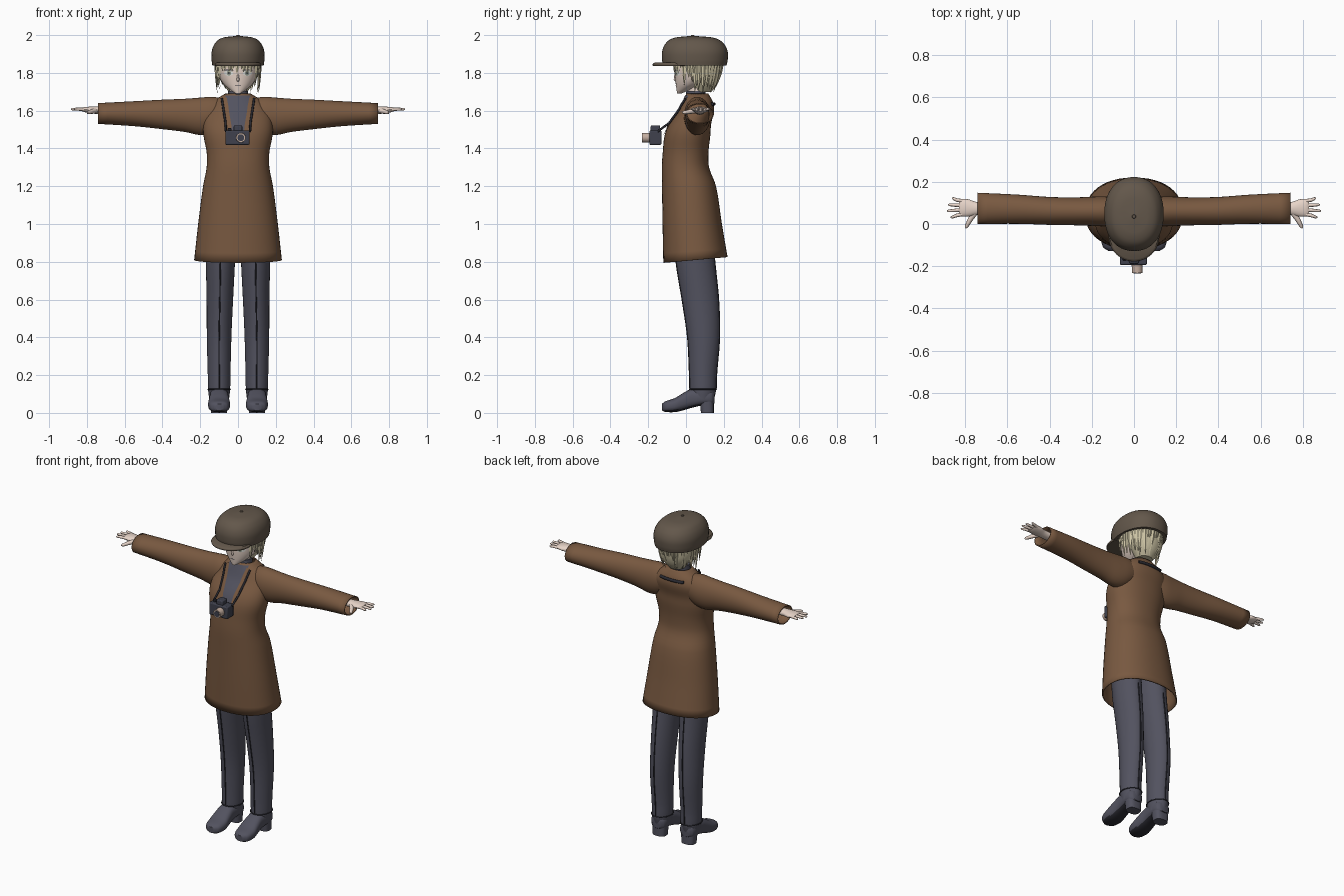
import bpy, bmesh, math, random
from mathutils import Vector

random.seed(4)
if "Cube" in bpy.data.objects:
    bpy.data.objects.remove(bpy.data.objects["Cube"])


def material(name, *rgb):
    m = bpy.data.materials.new(name)
    m.use_nodes = True
    m.diffuse_color = (*rgb, 1)
    bsdf = m.node_tree.nodes["Principled BSDF"]
    bsdf.inputs["Base Color"].default_value = (*rgb, 1)
    bsdf.inputs["Roughness"].default_value = 0.8
    return m


BROWN = material("coat brown", .19, .10, .052)
CAPM = material("cap taupe", .125, .096, .07)
NAVY = material("trouser slate", .085, .085, .115)
BLACK = material("dark charcoal", .022, .022, .03)
SKIN = material("skin", .80, .66, .58)
HAIR = material("pale blond", .62, .56, .38)
BEIGE = material("lens beige", .55, .42, .35)
WHITE = material("eye white", .85, .84, .80)
IRIS = material("iris grey green", .30, .33, .26)
GREY = material("camera grey", .05, .053, .075)


def finish(bm, name, mat, angle=.75):
    bmesh.ops.recalc_face_normals(bm, faces=bm.faces)
    me = bpy.data.meshes.new(name)
    bm.to_mesh(me)
    bm.free()
    ob = bpy.data.objects.new(name, me)
    bpy.context.collection.objects.link(ob)
    me.materials.append(mat)
    bpy.ops.object.select_all(action='DESELECT')
    ob.select_set(True)
    bpy.context.view_layer.objects.active = ob
    bpy.ops.object.shade_smooth_by_angle(angle=angle)
    return ob


def sample(rings, t):
    """Smooth blend of ring values (t, u, v, ru, rv) at t."""
    n = len(rings)
    i = 0
    while i < n - 2 and t > rings[i + 1][0]:
        i += 1

    def slope(j, k):
        a, b = rings[max(j - 1, 0)], rings[min(j + 1, n - 1)]
        return (b[k] - a[k]) / (b[0] - a[0])
    a, b = rings[i], rings[i + 1]
    h = b[0] - a[0]
    f = (t - a[0]) / h
    out = []
    for k in range(1, 5):
        out.append(a[k] * (1 + 2 * f) * (1 - f) ** 2 + b[k] * f * f * (3 - 2 * f)
                   + h * slope(i, k) * f * (1 - f) ** 2 + h * slope(i + 1, k) * f * f * (f - 1))
    return out[0], out[1], max(out[2], .002), max(out[3], .002)


def loft(name, rings, mat, axis='z', e=2.0, n=32, side=1, caps=True, steps=4):
    """Skin of superellipse rings along one axis; side=-1 mirrors in x."""
    bm = bmesh.new()
    ts = [a[0] + (b[0] - a[0]) * j / steps
          for a, b in zip(rings, rings[1:]) for j in range(steps)] + [rings[-1][0]]
    loops = []
    for t in ts:
        u, v, ru, rv = sample(rings, t)
        loop = []
        for j in range(n):
            c, s = math.cos(math.tau * j / n), math.sin(math.tau * j / n)
            p = u + ru * math.copysign(abs(c) ** (2 / e), c)
            q = v + rv * math.copysign(abs(s) ** (2 / e), s)
            co = {'z': (p, q, t), 'x': (t, p, q), 'y': (p, t, q)}[axis]
            loop.append(bm.verts.new((co[0] * side, co[1], co[2])))
        loops.append(loop)
    for a, b in zip(loops, loops[1:]):
        for j in range(n):
            k = (j + 1) % n
            bm.faces.new((a[j], a[k], b[k], b[j]))
    if caps:
        bm.faces.new(loops[0])
        bm.faces.new(loops[-1])
    return finish(bm, name, mat)


def surface(rings, x, z, e, back=False):
    _, cy, rx, ry = sample(rings, z)
    d = ry * max(0, 1 - abs(x / rx) ** e) ** (1 / e)
    return cy + d if back else cy - d


def patch(name, rows, rings, e, mat, offset, cols=8):
    """Thin sheet on the front of a loft; rows are (z, x0, x1)."""
    bm = bmesh.new()
    grid = []
    for z, x0, x1 in rows:
        xs = [x0 + (x1 - x0) * j / cols for j in range(cols + 1)]
        grid.append([bm.verts.new((x, surface(rings, x, z, e) - offset, z)) for x in xs])
    for a, b in zip(grid, grid[1:]):
        for j in range(cols):
            bm.faces.new((a[j], a[j + 1], b[j + 1], b[j]))
    return finish(bm, name, mat)


def oval(cx, cz, w, h):
    angles = [math.pi * (i / 10 - .5) * .97 for i in range(11)]
    return [(cz + h * math.sin(a), cx - w * math.cos(a), cx + w * math.cos(a)) for a in angles]


def tube(name, pts, mat, r):
    """Round cord; pts are (x, y, z) or (x, y, z, radius factor)."""
    cu = bpy.data.curves.new(name, 'CURVE')
    cu.dimensions = '3D'
    cu.bevel_depth, cu.bevel_resolution, cu.use_fill_caps = r, 2, True
    sp = cu.splines.new('POLY')
    sp.points.add(len(pts) - 1)
    for q, p in zip(sp.points, pts):
        q.co = (*p[:3], 1)
        q.radius = p[3] if len(p) > 3 else 1
    sp.use_smooth = True
    cu.materials.append(mat)
    ob = bpy.data.objects.new(name, cu)
    bpy.context.collection.objects.link(ob)


def box(name, centre, size, mat, bevel=.006):
    bm = bmesh.new()
    bmesh.ops.create_cube(bm, size=1)
    for v in bm.verts:
        v.co = Vector(centre) + Vector(a * b for a, b in zip(v.co, size))
    ob = finish(bm, name, mat, .3)
    mod = ob.modifiers.new("bevel", 'BEVEL')
    mod.width, mod.segments = bevel, 2


# Coat body with sloping hem
COAT = [(.81, 0, .05, .232, .17), (1.0, 0, .033, .211, .157), (1.2, 0, .016, .185, .143),
        (1.3, 0, -.003, .166, .125), (1.38, 0, -.002, .166, .121), (1.47, 0, .008, .183, .121),
        (1.53, 0, .022, .183, .111), (1.6, 0, .055, .168, .094), (1.65, 0, .063, .13, .078),
        (1.69, 0, .06, .068, .058)]
coat = loft("coat_body", COAT, BROWN, e=2.2, n=48, caps=False)
for v in coat.data.vertices:
    v.co.z += .09 * (v.co.y - .05) * max(0, 1 - (v.co.z - .81) / .2)
shell = coat.modifiers.new("cloth", 'SOLIDIFY')
shell.thickness, shell.offset = .007, -1

# Shirt front, turtleneck and neck
patch("shirt_front", [(1.48 + .02 * i, -.036 - .003 * i, .036 + .003 * i) for i in range(11)],
      COAT, 2.2, NAVY, .003)
loft("turtleneck", [(1.6, 0, .045, .062, .06), (1.66, 0, .05, .056, .053),
                    (1.705, 0, .052, .052, .05)], NAVY)
loft("neck", [(1.66, 0, .055, .045, .043), (1.78, 0, .06, .045, .045)], SKIN)

# Head with nose and mouth
HEAD = [(1.69, 0, -.037, .012, .01), (1.71, 0, -.014, .042, .036), (1.74, 0, .018, .076, .072),
        (1.78, 0, .042, .1, .1), (1.84, 0, .05, .11, .11), (1.92, 0, .05, .1, .1)]
loft("head", HEAD, SKIN)
loft("nose", [(1.755, 0, -.045, .008, .012), (1.765, 0, -.053, .008, .012),
              (1.80, 0, -.053, .004, .006)], SKIN, n=12)
patch("mouth", oval(0, 1.732, .016, .002), HEAD, 2, BLACK, .002)

for s, tag in ((1, "left"), (-1, "right")):
    # Eyes
    patch(tag + "_eye_white", oval(s * .05, 1.799, .025, .015), HEAD, 2, WHITE, .002)
    patch(tag + "_iris", oval(s * .048, 1.799, .011, .014), HEAD, 2, IRIS, .003)
    patch(tag + "_pupil", oval(s * .048, 1.8, .004, .006), HEAD, 2, BLACK, .004)
    patch(tag + "_eyelash", oval(s * .051, 1.815, .028, .003), HEAD, 2, BLACK, .004)
    # Lapel
    patch(tag + "_lapel", [(z, s * a, s * b) for z, a, b in (
        (1.47, .03, .036), (1.53, .036, .058), (1.58, .045, .082), (1.6, .048, .074),
        (1.63, .052, .092), (1.67, .06, .078))], COAT, 2.2, BROWN, .007)
    # Sleeve
    sleeve = loft(tag + "_sleeve", [
        (.07, .063, 1.59, .06, .075), (.14, .06, 1.575, .07, .098), (.2, .06, 1.57, .069, .099),
        (.28, .06, 1.575, .066, .088), (.4, .062, 1.58, .066, .078), (.55, .07, 1.584, .069, .066),
        (.74, .074, 1.585, .074, .055)], BROWN, 'x', side=s, caps=False)
    cuff = sleeve.modifiers.new("cloth", 'SOLIDIFY')
    cuff.thickness, cuff.offset = .006, -1
    # Hand
    loft(tag + "_palm", [(.68, .073, 1.6, .03, .022), (.745, .073, 1.602, .031, .02),
                         (.785, .076, 1.604, .041, .017), (.815, .077, 1.606, .041, .013),
                         (.828, .077, 1.606, .036, .008)], SKIN, 'x', n=20, side=s)
    for i, (tip, spread) in enumerate(((.868, -.014), (.885, -.005), (.88, .003), (.862, .012))):
        y = .046 + .021 * i
        tube(tag + "_finger_" + str(i + 1), [(s * .81, y, 1.606), (s * .84, y + spread * .4, 1.608),
             (s * (tip - .006), y + spread, 1.608, .75), (s * tip, y + spread, 1.607, .3)], SKIN, .0085)
    tube(tag + "_thumb", [(s * .752, .055, 1.6, 1.3), (s * .775, .022, 1.595, 1.1),
                          (s * .793, -.012, 1.59, .8), (s * .797, -.02, 1.59, .3)], SKIN, .011)
    # Trouser leg with pressed creases
    LEG = [(.07, .1, .088, .052, .06), (.12, .1, .09, .058, .069), (.2, .1, .09, .06, .071),
           (.4, .1, .093, .065, .084), (.6, .096, .076, .07, .096), (.8, .093, .05, .077, .102),
           (1.0, .09, .035, .08, .1)]
    loft(tag + "_trouser_leg", LEG, NAVY, e=1.85, side=s)
    for where, sign in (("front", -1), ("back", 1)):
        crease = []
        for i in range(15):
            z = .13 + .05 * i
            u, v, ru, rv = sample(LEG, z)
            crease.append((s * u, v + sign * rv, z))
        tube(tag + "_" + where + "_crease", crease, BLACK, .0035)
    # Boot with dark sole and heel
    boot = loft(tag + "_boot", [
        (-.127, .1, .03, .022, .018), (-.11, .1, .033, .046, .028), (-.06, .1, .041, .058, .037),
        (-.02, .1, .057, .055, .045), (.03, .1, .077, .05, .05), (.09, .1, .084, .052, .044),
        (.135, .1, .082, .046, .042), (.15, .1, .08, .03, .03)], NAVY, 'y', e=2.6, side=s)
    boot.data.materials.append(BLACK)
    for p in boot.data.polygons:
        p.material_index = int(p.normal.z < -.7)
    loft(tag + "_heel", [(0, .1, .113, .042, .034), (.06, .1, .11, .046, .037)],
         NAVY, e=2.8, side=s)
    tube(tag + "_boot_cuff", [(s * .1 + .059 * math.cos(a), .09 + .07 * math.sin(a), .125)
         for a in [math.tau * i / 24 for i in range(25)]], BLACK, .003)
    # Camera strap down the chest
    tube(tag + "_strap", [(s * .064, -.15, 1.49)] + [
        (s * (.066 + .02 * i / 5), surface(COAT, s * .075, 1.535 + .026 * i, 2.2) - .01,
         1.535 + .026 * i) for i in range(6)], BLACK, .006)

# Strap across the back
tube("strap_back", [(x, surface(COAT, x, 1.635, 2.2, True) + .003, 1.635)
                    for x in [-.08 + .02 * i for i in range(9)]], BLACK, .009)

# Camera
box("camera_body", (-.003, -.162, 1.457), (.128, .064, .076), GREY)
box("camera_viewfinder", (0, -.162, 1.502), (.045, .05, .04), GREY)
box("camera_button", (-.045, -.162, 1.5), (.02, .02, .014), BLACK, .003)
loft("camera_lens", [(-.232, .015, 1.457, .025, .025), (-.185, .015, 1.457, .026, .026)], BEIGE, 'y')
loft("lens_glass", [(-.234, .015, 1.457, .018, .018), (-.228, .015, 1.457, .018, .018)], GREY, 'y')

# Hair mass and hanging locks
loft("hair_back", [(1.70, 0, .09, .048, .045), (1.74, 0, .1, .08, .065),
                   (1.79, 0, .095, .106, .088), (1.86, 0, .09, .115, .1)], HAIR)
bm = bmesh.new()
for i in range(44):
    a = math.tau * i / 44
    front = math.degrees(math.acos(max(-1, min(1, -math.sin(a)))))
    if front < 50:
        tip, pull = random.uniform(1.795, 1.825), 1.0
    elif front < 85:
        tip, pull = random.uniform(1.735, 1.775), .95
    else:
        tip, pull = random.uniform(1.685, 1.735), .95 - .35 * (front - 85) / 95
    ry = .118 if math.sin(a) < 0 else .138
    out = Vector((math.cos(a), math.sin(a), 0))
    along = Vector((-out.y, out.x, 0))
    sway = random.uniform(-.012, .012)
    prev = None
    for j in range(6):
        f = j / 5
        k = 1 + (pull - 1) * f * f
        c = Vector((.118 * k * out.x, .056 + ry * k * out.y, 1.87 + (tip - 1.87) * f)) + along * sway * f
        w = .0155 * (1 - f ** 2) + .0005
        ring = [bm.verts.new(c + d) for d in (along * w, out * w * .45, -along * w, -out * w * .45)]
        if prev:
            for q in range(4):
                r = (q + 1) % 4
                bm.faces.new((prev[q], prev[r], ring[r], ring[q]))
        prev = ring
    bm.faces.new(prev)
finish(bm, "hair_locks", HAIR)

# Cap with brim and top button
loft("cap_crown", [(1.84, 0, .047, .136, .168), (1.87, 0, .047, .14, .174), (1.92, 0, .047, .138, .172),
                   (1.965, 0, .045, .115, .145), (1.988, 0, .042, .075, .095),
                   (1.996, 0, .035, .006, .008)], CAPM, e=2.2, n=48)
loft("cap_brim", [(1.837, 0, -.058, .118, .117), (1.846, 0, -.058, .12, .119),
                  (1.854, 0, -.055, .114, .112)], CAPM, n=48)
loft("cap_button", [(1.99, 0, .035, .012, .012), (2.0, 0, .035, .008, .008)], CAPM, n=16)
